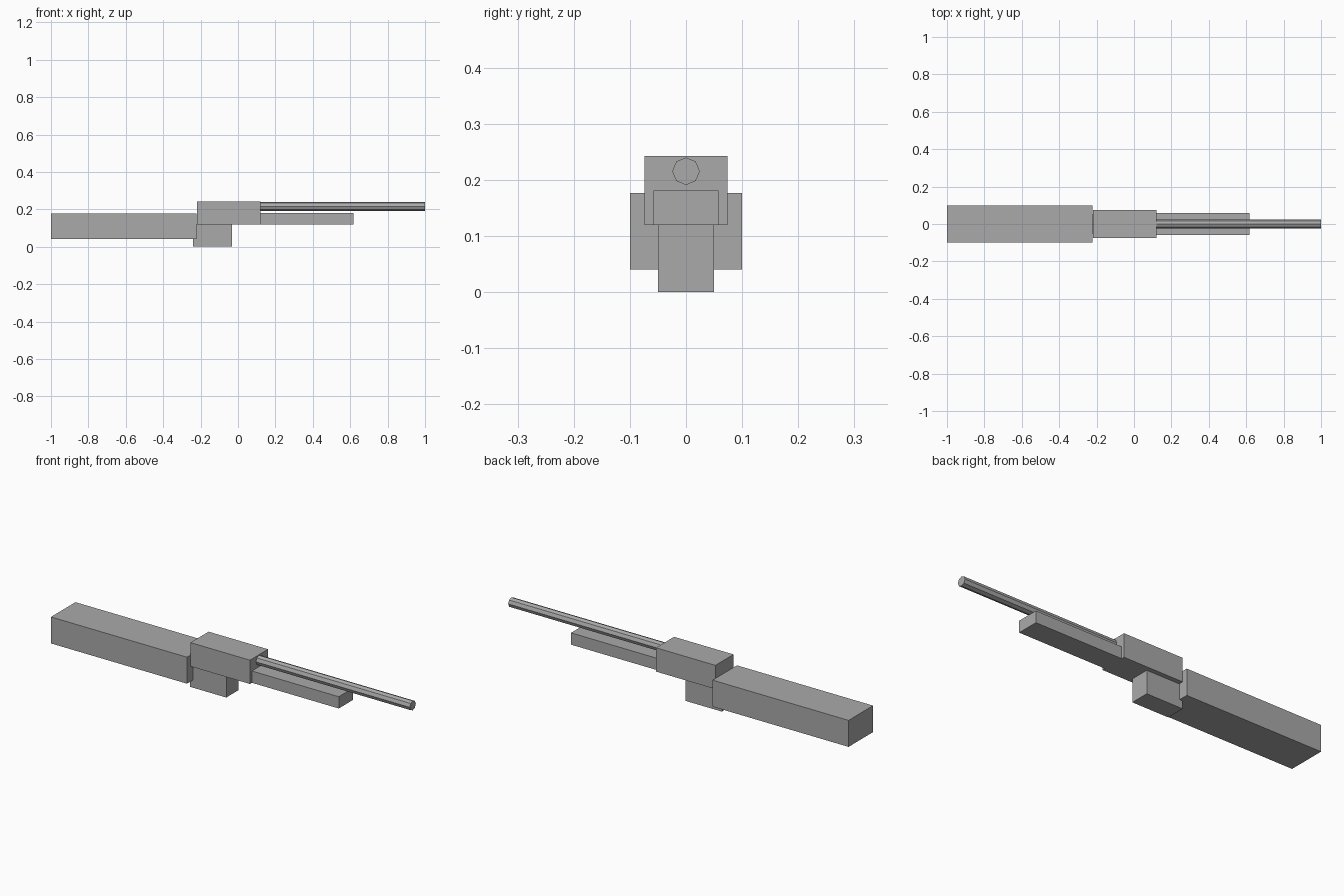
import bpy
import math

if "Cube" in bpy.data.objects:
    bpy.data.objects.remove(bpy.data.objects["Cube"])

grey = bpy.data.materials.new("plain grey")
grey.diffuse_color = (0.4, 0.4, 0.4, 1)
grey.use_nodes = True
grey.node_tree.nodes["Principled BSDF"].inputs["Base Color"].default_value = grey.diffuse_color


def block(name, x0, x1, half_width, z0, z1):
    """Box spanning the given limits, centred on y = 0."""
    bpy.ops.mesh.primitive_cube_add(size=1, location=((x0 + x1) / 2, 0, (z0 + z1) / 2))
    ob = bpy.context.object
    ob.name = name
    ob.scale = (x1 - x0, 2 * half_width, z1 - z0)
    bpy.ops.object.transform_apply(location=False, rotation=False, scale=True)
    ob.data.materials.append(grey)


# Long wide rear block, central body, lower grip and slim front guard
block("stock", -1.0, -0.222, 0.1, 0.04, 0.177)
block("receiver", -0.22, 0.12, 0.074, 0.12, 0.243)
block("grip", -0.24, -0.032, 0.05, 0.0, 0.12)
block("front_guard", 0.12, 0.617, 0.058, 0.12, 0.181)

# Eight-sided tube running forward from the body
bpy.ops.mesh.primitive_cylinder_add(vertices=8, radius=0.0245, depth=0.88,
                                    location=(0.56, 0, 0.2155),
                                    rotation=(0, math.pi / 2, 0))
barrel = bpy.context.object
barrel.name = "barrel"
barrel.data.materials.append(grey)
